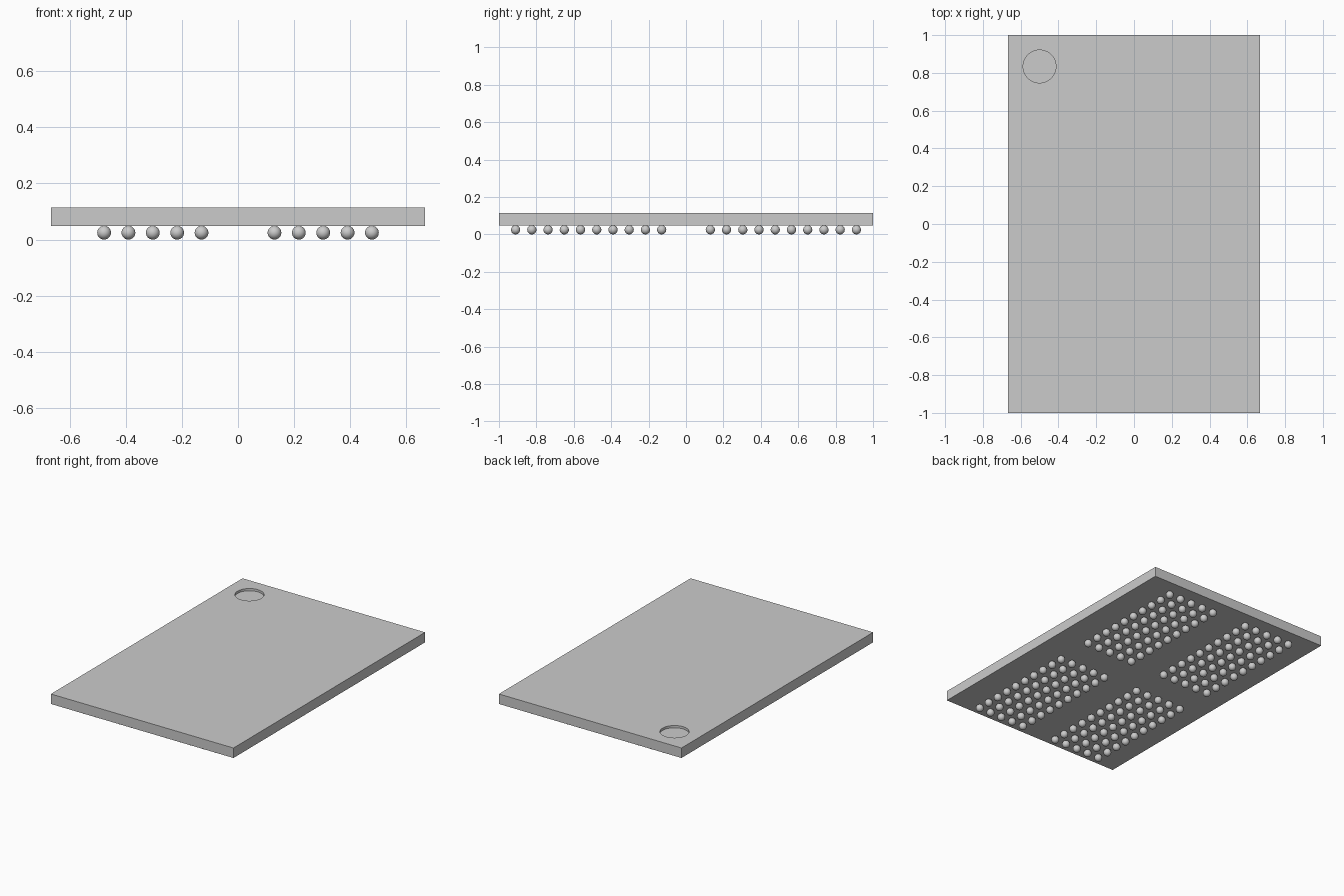
import bpy
import math

cube = bpy.data.objects.get("Cube")
if cube:
    bpy.data.objects.remove(cube, do_unlink=True)

HALF_X, HALF_Y = 0.667, 1.0
BOTTOM, TOP = 0.048, 0.114
BALL_R, PITCH, FIRST = 0.0245, 0.0868, 0.13
COLUMNS, ROWS = 5, 10

# Material
grey = bpy.data.materials.new("light grey")
grey.use_nodes = True
colour = (0.6, 0.6, 0.6, 1)
grey.diffuse_color = colour
grey.node_tree.nodes["Principled BSDF"].inputs["Base Color"].default_value = colour


def finish(name):
    obj = bpy.context.object
    obj.name = obj.data.name = name
    obj.data.materials.append(grey)
    return obj


def smooth(obj):
    bpy.ops.object.select_all(action="DESELECT")
    obj.select_set(True)
    bpy.context.view_layer.objects.active = obj
    bpy.ops.object.shade_smooth_by_angle(angle=math.radians(30))


# Cutter for the round corner marker
bpy.ops.mesh.primitive_cylinder_add(vertices=64, radius=0.087, depth=0.03,
                                    location=(-0.5, 0.834, TOP))
cutter = finish("marker_cutter")
cutter.hide_render = True

# Flat package body with the marker recess
bpy.ops.mesh.primitive_cube_add(size=1, location=(0, 0, (BOTTOM + TOP) / 2))
body = finish("package_body")
body.scale = (2 * HALF_X, 2 * HALF_Y, TOP - BOTTOM)
bpy.ops.object.transform_apply(location=True, rotation=False, scale=True)
cut = body.modifiers.new("marker_recess", "BOOLEAN")
cut.operation = "DIFFERENCE"
cut.solver = "EXACT"
cut.object = cutter
bpy.ops.object.modifier_apply(modifier=cut.name)
bpy.data.objects.remove(cutter, do_unlink=True)
smooth(body)

# Solder balls: one sphere arrayed into a block, mirrored to four blocks
bpy.ops.mesh.primitive_uv_sphere_add(segments=24, ring_count=14, radius=BALL_R,
                                     location=(FIRST, FIRST, BALL_R))
balls = finish("solder_balls")
bpy.ops.object.transform_apply(location=True, rotation=False, scale=False)
bpy.ops.object.shade_smooth()
for name, count, step in (("columns", COLUMNS, (PITCH, 0, 0)),
                          ("rows", ROWS, (0, PITCH, 0))):
    array = balls.modifiers.new(name, "ARRAY")
    array.count = count
    array.use_relative_offset = False
    array.use_constant_offset = True
    array.constant_offset_displace = step
mirror = balls.modifiers.new("four_blocks", "MIRROR")
mirror.use_axis = (True, True, False)
mirror.use_mirror_merge = False
